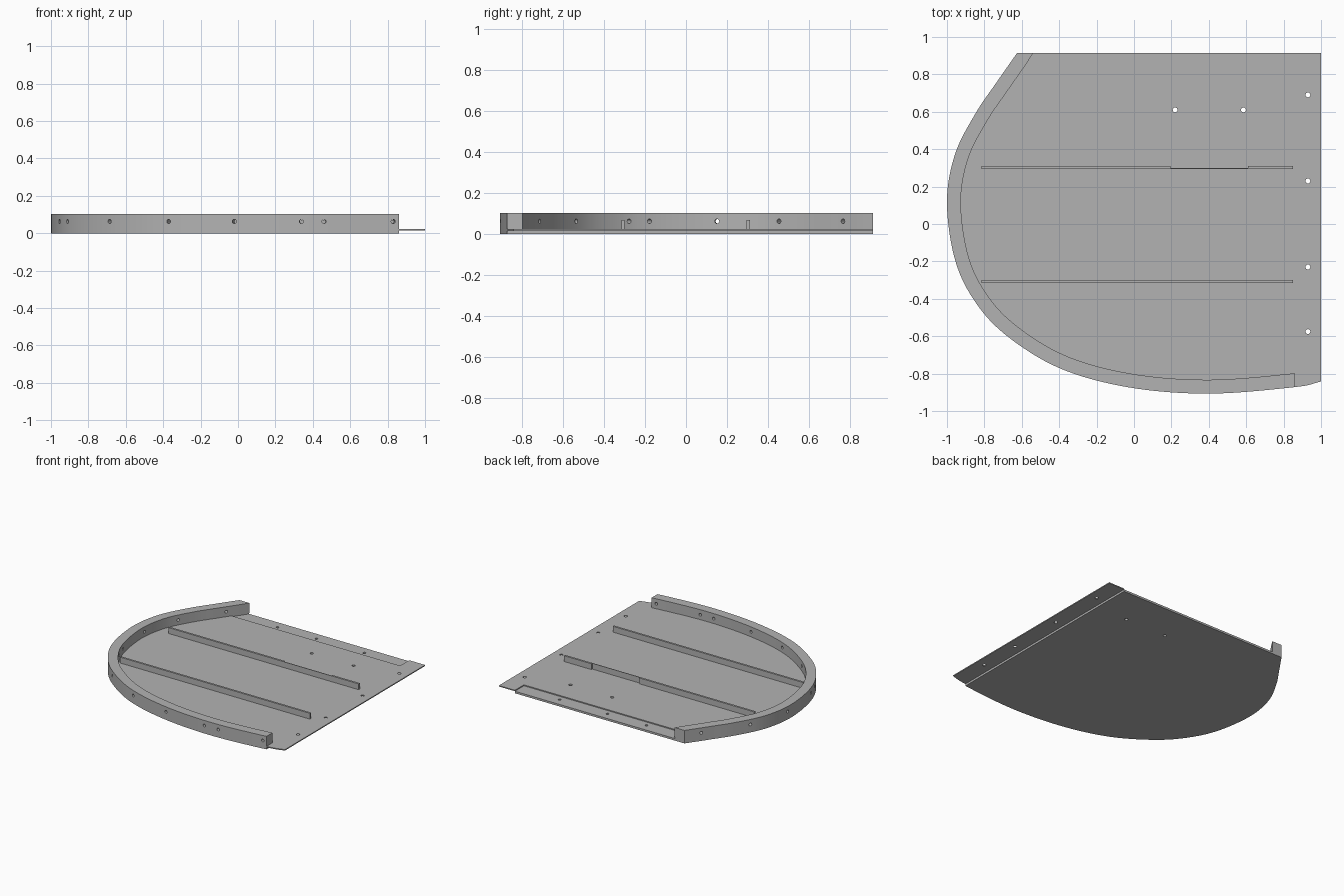
import bpy, bmesh, math
from mathutils import Vector

if "Cube" in bpy.data.objects:
    bpy.data.objects.remove(bpy.data.objects["Cube"])

grey = bpy.data.materials.new("plain_grey")
grey.diffuse_color = (0.45, 0.45, 0.45, 1)
grey.use_nodes = True
grey.node_tree.nodes["Principled BSDF"].inputs["Base Color"].default_value = grey.diffuse_color

RIM_W = 0.074                       # rim thickness
Z_BASE, Z_SHEET, Z_RIM = 0.016, 0.024, 0.103


def prism(name, pts, z0, z1):
    """Extrude a flat outline between two heights."""
    bm = bmesh.new()
    face = bm.faces.new([bm.verts.new((p[0], p[1], z0)) for p in pts])
    ext = bmesh.ops.extrude_face_region(bm, geom=[face])
    top = [v for v in ext["geom"] if isinstance(v, bmesh.types.BMVert)]
    bmesh.ops.translate(bm, verts=top, vec=(0, 0, z1 - z0))
    bmesh.ops.recalc_face_normals(bm, faces=bm.faces)
    return finish(name, bm)


def finish(name, bm):
    me = bpy.data.meshes.new(name)
    bm.to_mesh(me)
    bm.free()
    me.materials.append(grey)
    ob = bpy.data.objects.new(name, me)
    bpy.context.collection.objects.link(ob)
    return ob


def box(name, x0, x1, y0, y1, z0, z1):
    return prism(name, [(x0, y0), (x1, y0), (x1, y1), (x0, y1)], z0, z1)


def drill(centre, axis, radius, depth):
    """Cylindrical cutter."""
    bm = bmesh.new()
    bmesh.ops.create_cone(bm, cap_ends=True, segments=16, radius1=radius,
                          radius2=radius, depth=depth)
    ob = finish("drill", bm)
    ob.rotation_mode = 'QUATERNION'
    ob.rotation_quaternion = Vector(axis).to_track_quat('Z', 'Y')
    ob.location = centre
    return ob


def cut(target, cutters):
    """Subtract cutters, then bake the result and delete them."""
    for c in cutters:
        m = target.modifiers.new("cut", 'BOOLEAN')
        m.operation, m.solver, m.object = 'DIFFERENCE', 'EXACT', c
    dg = bpy.context.evaluated_depsgraph_get()
    dg.update()
    me = bpy.data.meshes.new_from_object(target.evaluated_get(dg))
    target.modifiers.clear()
    target.data = me
    for c in cutters:
        bpy.data.objects.remove(c)


def smooth(ob):
    bpy.ops.object.select_all(action='DESELECT')
    ob.select_set(True)
    bpy.context.view_layer.objects.active = ob
    bpy.ops.object.shade_smooth_by_angle(angle=math.radians(25))


# Curved outline, from the back left corner round to the front right
ctrl = [Vector(p) for p in [
    (-0.626, 0.913), (-0.74, 0.75), (-0.85, 0.587), (-0.957, 0.373),
    (-1.0, 0.12), (-0.96, -0.18), (-0.86, -0.40), (-0.69, -0.59),
    (-0.40, -0.77), (-0.03, -0.873), (0.40, -0.907), (0.86, -0.872),
    (1.0, -0.842)]]
STEPS = 8
curve = []
for i in range(len(ctrl) - 1):
    p1, p2 = ctrl[i], ctrl[i + 1]
    p0 = ctrl[i - 1] if i else 2 * p1 - p2
    p3 = ctrl[i + 2] if i + 2 < len(ctrl) else 2 * p2 - p1
    for k in range(STEPS):
        t = k / STEPS
        curve.append(0.5 * (2 * p1 + (p2 - p0) * t
                     + (2 * p0 - 5 * p1 + 4 * p2 - p3) * t * t
                     + (3 * p1 - p0 - 3 * p2 + p3) * t ** 3))
curve.append(ctrl[-1])
outer = curve[:-STEPS]              # part that carries the rim


def inward(i):
    d = (curve[min(i + 1, len(curve) - 1)] - curve[max(i - 1, 0)]).normalized()
    return Vector((-d.y, d.x))


inner = [p + inward(i) * RIM_W for i, p in enumerate(outer)]
inner[0] = Vector((-0.54, 0.913))
inner[-1] = Vector((0.86, -0.798))

# Base plate, thin sheet that overhangs it, and curved rim
base = prism("base_plate", outer + [Vector((0.86, 0.913))], 0, Z_BASE)
sheet = prism("top_sheet", curve + [Vector((1.0, 0.913))], Z_BASE, Z_SHEET)
rim = prism("curved_rim", outer + inner[::-1], Z_SHEET, Z_RIM)

# Shallow recess along the back edge, with blind holes
recess = prism("recess", [(-0.53, 0.93), (0.86, 0.93), (0.86, 0.80), (-0.618, 0.80)],
               Z_BASE - 0.01, Z_SHEET + 0.01)
through = [(0.93, 0.69), (0.93, 0.23), (0.93, -0.23), (0.93, -0.575),
           (0.22, 0.61), (0.585, 0.61)]
blind = [(-0.245, 0.845), (0.095, 0.845), (0.515, 0.845)]
cut(sheet, [recess] + [drill((x, y, 0.02), (0, 0, 1), 0.013, 0.1) for x, y in through])
cut(base, [drill((x, y, 0), (0, 0, 1), 0.013, 0.1) for x, y in through[4:]]
    + [drill((x, y, Z_BASE), (0, 0, 1), 0.011, 0.016) for x, y in blind])

# Fixing holes through the rim, square to its curve
spots = [(-0.70, 0.808), (-0.91, 0.49), (-1.0, 0.155), (-0.955, -0.20),
         (-0.91, -0.31), (-0.685, -0.59), (-0.37, -0.78), (-0.02, -0.875),
         (0.34, -0.905), (0.46, -0.905), (0.83, -0.876)]
drills = []
for s in spots:
    i = min(range(len(outer)), key=lambda j: (outer[j] - Vector(s)).length)
    n = inward(i)
    c = Vector(s) + n * RIM_W / 2
    drills.append(drill((c.x, c.y, 0.063), (n.x, n.y, 0), 0.011, 0.16))
cut(rim, drills)
for ob in (base, sheet, rim):
    smooth(ob)

# Cross ribs; the back one is thinned along its middle
box("front_rib", -0.815, 0.85, -0.315, -0.299, Z_SHEET, 0.07)
box("back_rib_left", -0.815, 0.195, 0.295, 0.311, Z_SHEET, 0.07)
box("back_rib_thin_middle", 0.195, 0.61, 0.295, 0.300, Z_SHEET, 0.07)
box("back_rib_right", 0.61, 0.85, 0.295, 0.311, Z_SHEET, 0.07)
